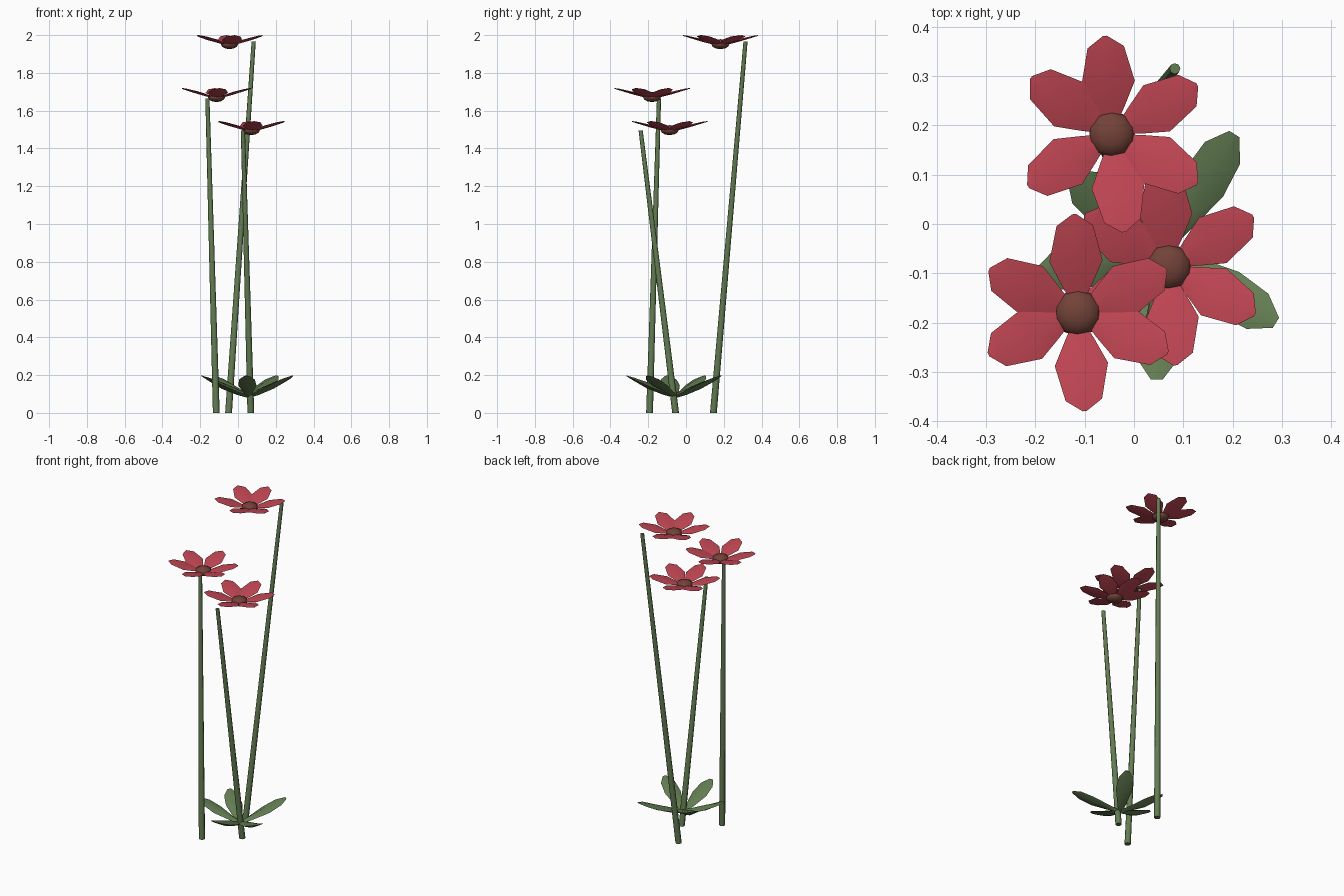
import bpy, bmesh, math
from mathutils import Vector, Matrix

cube = bpy.data.objects.get("Cube")
if cube:
    bpy.data.objects.remove(cube)


def material(name, rgb):
    m = bpy.data.materials.new(name)
    m.use_nodes = True
    m.diffuse_color = (*rgb, 1)
    m.node_tree.nodes["Principled BSDF"].inputs["Base Color"].default_value = (*rgb, 1)
    return m


GREEN = material("leaf green", (0.125, 0.205, 0.085))
RED = material("petal red", (0.52, 0.06, 0.085))
BROWN = material("centre brown", (0.17, 0.055, 0.04))


def finish(bm, name, mat, sharp=50):
    """Turn the bmesh into a named, smooth-shaded object."""
    bmesh.ops.recalc_face_normals(bm, faces=bm.faces)
    me = bpy.data.meshes.new(name)
    bm.to_mesh(me)
    bm.free()
    me.materials.append(mat)
    for p in me.polygons:
        p.use_smooth = True
    me.set_sharp_from_angle(angle=math.radians(sharp))
    ob = bpy.data.objects.new(name, me)
    bpy.context.collection.objects.link(ob)
    return ob


def add_blade(bm, stations, angle, origin, stretch=1.0):
    """Loft a pointed blade; each station is (reach, half width, height, half thickness)."""
    place = Matrix.Translation(origin) @ Matrix.Rotation(math.radians(angle), 4, 'Z')
    rings = []
    for r, w, z, t in stations:
        section = [(w, z), (0, z + t), (-w, z), (0, z - t)]
        rings.append([bm.verts.new(place @ Vector((r * stretch, y, h))) for y, h in section])
    for a, b in zip(rings, rings[1:]):
        for i in range(4):
            j = (i + 1) % 4
            bm.faces.new((a[i], a[j], b[j], b[i]))
    bm.faces.new(rings[0])
    bm.faces.new(rings[-1])


def stem(name, foot, head, height):
    """Thin tapering stem leaning from foot to head."""
    bm = bmesh.new()
    bmesh.ops.create_cone(bm, cap_ends=True, segments=8, radius1=0.018,
                          radius2=0.011, depth=height)
    for v in bm.verts:
        end = head if v.co.z > 0 else foot
        v.co += Vector((*end, height / 2))
    finish(bm, name, GREEN)


PETAL = [(0.025, 0.014, 0.0, 0.004), (0.055, 0.03, 0.008, 0.006),
         (0.105, 0.054, 0.022, 0.007), (0.177, 0.037, 0.041, 0.004),
         (0.2, 0.004, 0.046, 0.002)]


def flower(name, centre, angles):
    bm = bmesh.new()
    for a in angles:
        add_blade(bm, PETAL, a, centre)
    finish(bm, name + "_petals", RED)
    # flattened round centre
    bm = bmesh.new()
    bmesh.ops.create_uvsphere(bm, u_segments=10, v_segments=6, radius=0.048)
    bmesh.ops.scale(bm, vec=(1, 1, 0.55), verts=bm.verts)
    bmesh.ops.translate(bm, vec=centre, verts=bm.verts)
    finish(bm, name + "_centre", BROWN)


# Stems
stem("tall_stem", (-0.05, 0.145), (0.083, 0.315), 1.965)
stem("middle_stem", (-0.115, -0.193), (-0.162, -0.143), 1.665)
stem("short_stem", (0.068, -0.055), (0.026, -0.24), 1.495)

# Flower heads
flower("tall_flower", (-0.045, 0.182, 1.952), (30, 94, 145, 212, 277, 330))
flower("middle_flower", (-0.114, -0.18, 1.672), (26, 92, 154, 205, 274, 336))
flower("short_flower", (0.07, -0.087, 1.497), (31, 93, 148, 210, 274, 331))

# Rosette of leaves near the ground
LEAF = [(0.0, 0.012, 0.0, 0.012), (0.07, 0.028, 0.022, 0.016),
        (0.16, 0.048, 0.055, 0.017), (0.235, 0.042, 0.087, 0.009),
        (0.28, 0.012, 0.106, 0.002)]
bm = bmesh.new()
for angle, stretch in ((58, 1.0), (140, 0.85), (190, 0.9), (268, 0.93), (328, 0.98)):
    add_blade(bm, LEAF, angle, Vector((0.055, -0.055, 0.09)), stretch)
finish(bm, "base_leaves", GREEN)
